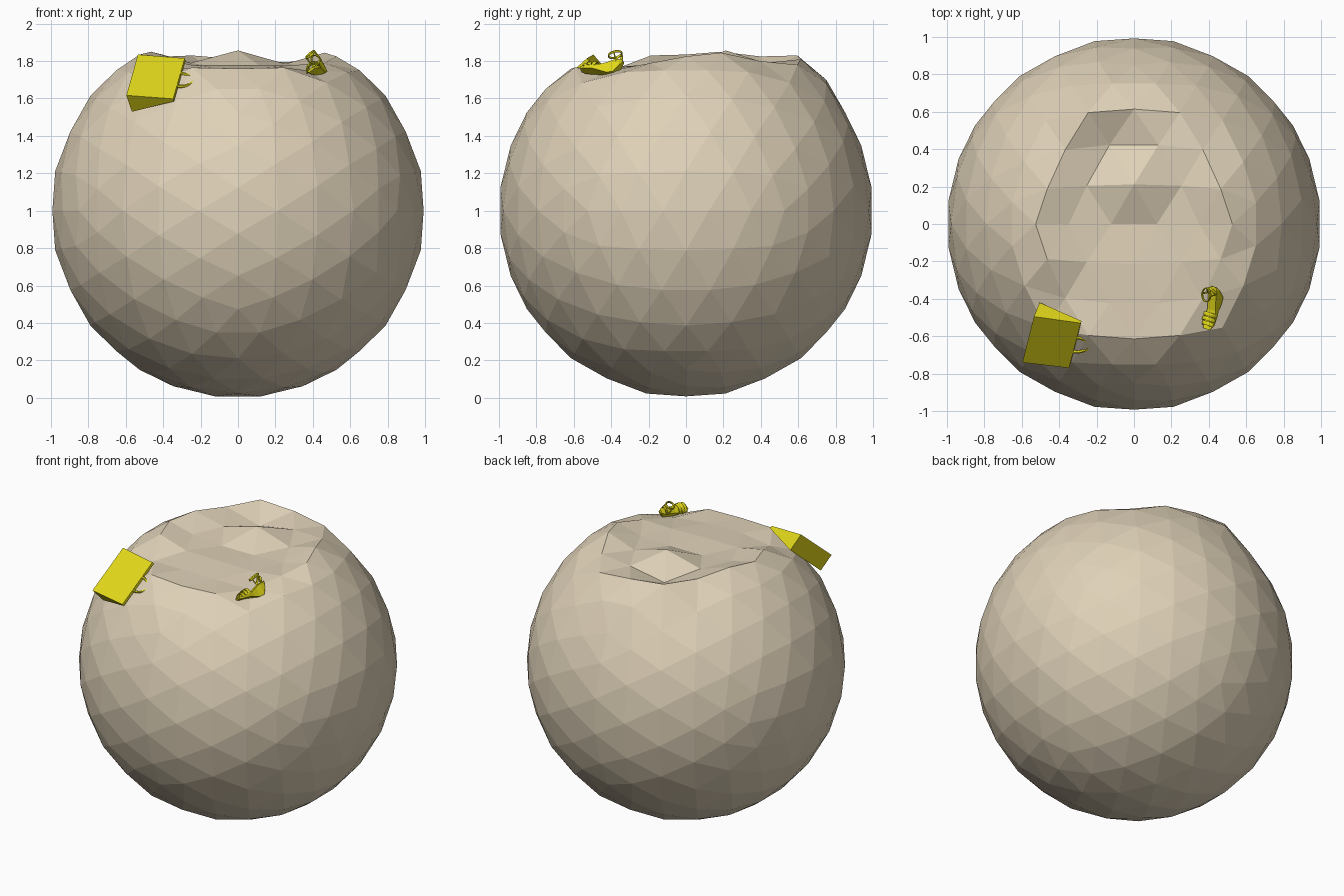
import bpy, bmesh, math
from itertools import combinations
from mathutils import Vector, Matrix

if "Cube" in bpy.data.objects:
    bpy.data.objects.remove(bpy.data.objects["Cube"])


def material(name, rgb):
    m = bpy.data.materials.new(name)
    m.diffuse_color = (*rgb, 1)
    m.use_nodes = True
    m.node_tree.nodes["Principled BSDF"].inputs["Base Color"].default_value = m.diffuse_color
    return m


TAN = material("tan", (0.74, 0.64, 0.48))
YELLOW = material("yellow", (0.75, 0.68, 0.01))


def finish(name, bm, mat, matrix=None):
    bmesh.ops.recalc_face_normals(bm, faces=bm.faces)
    me = bpy.data.meshes.new(name)
    bm.to_mesh(me)
    bm.free()
    ob = bpy.data.objects.new(name, me)
    bpy.context.collection.objects.link(ob)
    me.materials.append(mat)
    if matrix:
        ob.matrix_world = matrix
    return ob


def tube(name, pts, radius, matrix=None, flat=1.0, closed=False):
    """Sweep a six-sided section along points; flat widens it sideways."""
    bm = bmesh.new()
    pts = [Vector(p) for p in pts]
    n, rings = len(pts), []
    ref = (pts[n // 3] - pts[0]).cross(pts[2 * n // 3] - pts[0]).normalized()
    for i, p in enumerate(pts):
        a = pts[(i - 1) % n] if closed else pts[max(i - 1, 0)]
        b = pts[(i + 1) % n] if closed else pts[min(i + 1, n - 1)]
        t = (b - a).normalized()
        side = ref
        nor = t.cross(side).normalized()
        rings.append([bm.verts.new(p + radius * (math.cos(k * math.pi / 3) * nor
                      + flat * math.sin(k * math.pi / 3) * side)) for k in range(6)])
    for i in range(n if closed else n - 1):
        r, s = rings[i], rings[(i + 1) % n]
        for k in range(6):
            bm.faces.new((r[k], r[(k + 1) % 6], s[(k + 1) % 6], s[k]))
    if not closed:
        bm.faces.new(rings[0])
        bm.faces.new(rings[-1])
    return finish(name, bm, YELLOW, matrix)


# Faceted ball: an icosahedron whose edges are split in five
F = 5
g = (1 + 5 ** 0.5) / 2
corners = [Vector(p) for a in (1, -1) for b in (g, -g)
           for p in ((a, 0, b), (0, b, a), (b, a, 0))]
bm = bmesh.new()
for A, B, C in combinations(corners, 3):
    if max((A - B).length, (B - C).length, (A - C).length) > 2.1:
        continue
    grid = {(i, j): bm.verts.new(((A * (F - i - j) + B * i + C * j) / F).normalized())
            for i in range(F + 1) for j in range(F + 1 - i)}
    for i in range(F):
        for j in range(F - i):
            bm.faces.new((grid[i, j], grid[i + 1, j], grid[i, j + 1]))
            if i + j < F - 1:
                bm.faces.new((grid[i + 1, j], grid[i + 1, j + 1], grid[i, j + 1]))
bmesh.ops.remove_doubles(bm, verts=bm.verts, dist=0.001)

# Uneven, sunken top: x, y, new height
dents = [(-.53, 0, .835), (.53, 0, .825), (-.35, 0, .79), (.35, 0, .78),
         (-.12, 0, .77), (.12, 0, .77), (0, .21, .857), (0, -.21, .78),
         (.25, .2, .785), (-.25, .2, .79), (.25, -.2, .775), (-.25, -.2, .78),
         (.46, .19, .845), (-.46, .19, .85), (.46, -.19, .79), (-.46, -.19, .83),
         (-.13, .42, .745), (.13, .42, .79), (-.13, -.42, .765), (.13, -.42, .765),
         (.37, .4, .80), (-.37, .4, .825), (.37, -.4, .75), (-.37, -.4, .75),
         (0, .61, .81), (0, -.61, .76), (-.245, .6, .83), (.245, .6, .78),
         (-.116, .75, .70), (.116, .75, .68)]
for v in bm.verts:
    for x, y, z in dents:
        if v.co.z > 0.5 and math.hypot(v.co.x - x, v.co.y - y) < 0.04:
            v.co.z = z
            break
finish("ball", bm, TAN, Matrix.Translation((0, 0, 1)))

# Handbag: wedge that narrows toward the handle
bm = bmesh.new()
outer = [(-.535, -.495, 1.835), (-.285, -.53, 1.815), (-.347, -.77, 1.598), (-.597, -.74, 1.617)]
thick = Vector((.03, .075, -.088))
o = [bm.verts.new(p) for p in outer]
q = [bm.verts.new(Vector(p) + thick * k) for p, k in zip(outer, (1, .15, .15, 1))]
bm.faces.new(o)
bm.faces.new(q[::-1])
for i in range(4):
    k = (i + 1) % 4
    bm.faces.new((o[i], o[k], q[k], q[i]))
finish("handbag", bm, YELLOW)

# Handbag handle
mid = Vector((-.317, -.645, 1.70))
along = Vector((-.06, -.24, -.217)).normalized()
out = Vector((.99, -.12, -.1))
arc = [mid + along * .052 * math.cos(a) + out * .078 * math.sin(a)
       for a in (math.pi * i / 10 for i in range(11))]
tube("handbag_handle", arc, .008, flat=1.2)

# Sandal frame: x toward toe, z up through the foot bed
heel = Vector((.425, -.335, 1.80))
fx = Vector((-.22, -.96, -.09)).normalized()
up = Vector((-.55, .1, .8))
up = (up - fx * up.dot(fx)).normalized()
sy = up.cross(fx)
M = Matrix((fx, sy, up)).transposed().to_4x4()
M.translation = heel

# Wedge sole: stations of x, half width, top, bottom, sideways offset
stations = [(0, .014, 0, -.012, 0), (.018, .026, -.001, -.04, 0), (.05, .028, -.006, -.078, 0),
            (.085, .026, -.016, -.078, 0), (.125, .028, -.027, -.062, .002),
            (.165, .036, -.03, -.05, .003), (.205, .034, -.028, -.044, .003),
            (.232, .022, -.024, -.036, 0)]
bm = bmesh.new()
rings = []
for x, w, t, b, c in stations:
    rings.append([bm.verts.new(p) for p in ((x, c - w, t), (x, c + w, t),
                                            (x, c + w * .85, b), (x, c - w * .85, b))])
for r, s in zip(rings, rings[1:]):
    for k in range(4):
        bm.faces.new((r[k], r[(k + 1) % 4], s[(k + 1) % 4], s[k]))
bm.faces.new(rings[0])
bm.faces.new(rings[-1])
finish("sandal_wedge_sole", bm, YELLOW, M)


def strap(name, x0, lean, w, base, h, r, flat):
    pts = [(x0 + lean * math.sin(a), w * math.cos(a), base + h * math.sin(a))
           for a in (math.pi * i / 10 for i in range(11))]
    tube(name, pts, r, M, flat)


# Toe straps and heel strap
for i, (x, w, h) in enumerate(((.205, .034, .026), (.18, .036, .034), (.155, .033, .036))):
    strap(f"sandal_toe_strap_{i + 1}", x, -.006, w, -.032, h, .005, 2.4)
strap("sandal_heel_strap", .04, -.03, .026, -.012, .05, .004, 2.0)

# Ankle loop and the two side straps joining it to the sole
ring = [(.048 + .036 * math.cos(a), .028 * math.sin(a), .048 - .008 * math.cos(a))
        for a in (math.tau * i / 16 for i in range(16))]
tube("sandal_ankle_loop", ring, .004, M, 1.8, True)
for s in (-1, 1):
    tube(f"sandal_side_strap_{'right' if s < 0 else 'left'}",
         [(.03, s * .026, -.008), (.04, s * .029, .012), (.044, s * .029, .03), (.046, s * .028, .048)],
         .004, M, 1.3)
